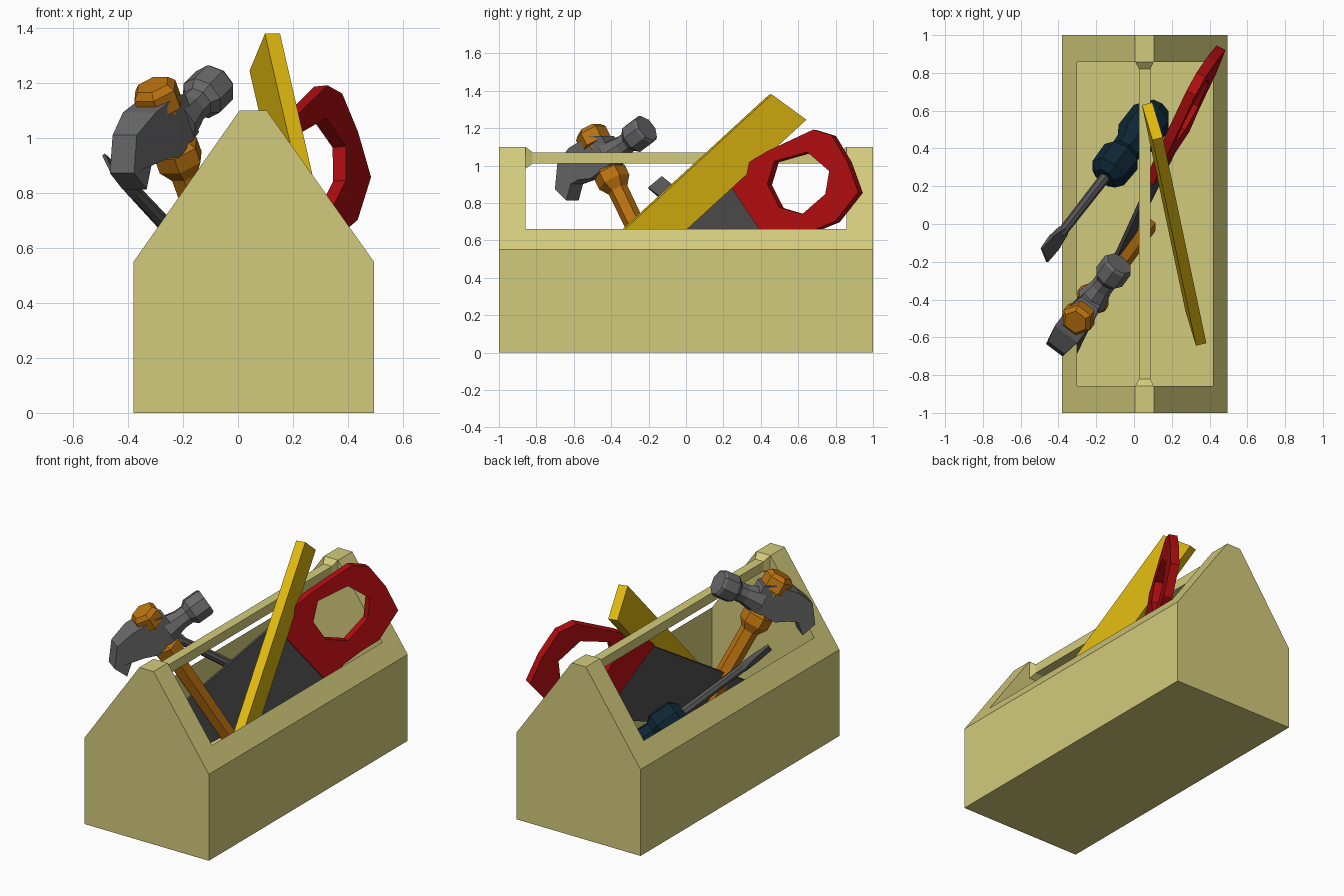
import bpy, bmesh
from mathutils import Vector, Matrix

if "Cube" in bpy.data.objects:
    bpy.data.objects.remove(bpy.data.objects["Cube"])


def material(name, rgb):
    m = bpy.data.materials.new(name)
    m.diffuse_color = (*rgb, 1)
    m.use_nodes = True
    m.node_tree.nodes["Principled BSDF"].inputs["Base Color"].default_value = m.diffuse_color
    return m


WOOD = material("pale_wood", (0.65, 0.60, 0.20))
YELLOW = material("ruler_yellow", (0.72, 0.47, 0.005))
RED = material("saw_red", (0.43, 0.004, 0.005))
DARK = material("blade_dark_grey", (0.065, 0.065, 0.066))
STEEL = material("hammer_grey", (0.14, 0.14, 0.14))
SHAFT = material("shaft_grey", (0.09, 0.09, 0.09))
ORANGE = material("handle_orange", (0.50, 0.17, 0.005))
TEAL = material("grip_teal", (0.004, 0.02, 0.035))


def finish(name, bm, mat):
    bmesh.ops.recalc_face_normals(bm, faces=bm.faces[:])
    me = bpy.data.meshes.new(name)
    bm.to_mesh(me)
    bm.free()
    me.materials.append(mat)
    ob = bpy.data.objects.new(name, me)
    bpy.context.collection.objects.link(ob)
    return ob


def prism(name, loops, offset, mat):
    """Extrude a flat outline (further loops are holes) along offset."""
    bm = bmesh.new()
    edges = []
    for loop in loops:
        vs = [bm.verts.new(p) for p in loop]
        if len(loops) == 1:
            bm.faces.new(vs)
        else:
            edges += [bm.edges.new((vs[i - 1], vs[i])) for i in range(len(vs))]
    if edges:
        bmesh.ops.triangle_fill(bm, edges=edges, use_beauty=True)
    ext = bmesh.ops.extrude_face_region(bm, geom=bm.faces[:], use_keep_orig=True)
    new = [g for g in ext["geom"] if isinstance(g, bmesh.types.BMVert)]
    bmesh.ops.translate(bm, verts=new, vec=offset)
    return finish(name, bm, mat)


def loft(name, rings, mat):
    """Skin a list of equal-length rings and cap both ends."""
    bm = bmesh.new()
    rv = [[bm.verts.new(p) for p in r] for r in rings]
    for a, b in zip(rv, rv[1:]):
        for i in range(len(a)):
            bm.faces.new((a[i - 1], a[i], b[i], b[i - 1]))
    bm.faces.new(rv[0])
    bm.faces.new(rv[-1])
    return finish(name, bm, mat)


def lathe(name, origin, axis, profile, sides, mat):
    """Turned part: profile is (distance along axis, radius)."""
    q = Vector(axis).to_track_quat('Z', 'Y').to_matrix()
    rings = []
    for d, r in profile:
        rings.append([Vector(origin) + q @ (Matrix.Rotation(6.283185 * i / sides, 3, 'Z')
                      @ Vector((r, 0, d))) for i in range(sides)])
    return loft(name, rings, mat)


def rect(x0, x1, z0, z1, y):
    return [(x0, y, z0), (x1, y, z0), (x1, y, z1), (x0, y, z1)]


# Wooden box: gabled ends, side walls, floor
gable = [(-0.38, 0), (0.495, 0), (0.495, 0.55), (0.105, 1.1), (0.005, 1.1), (-0.38, 0.55)]
for name, y in (("front_end_panel", -1), ("back_end_panel", 0.857)):
    prism(name, [[(x, y, z) for x, z in gable]], (0, 0.143, 0), WOOD)
for name, xo, xi in (("left_wall", -0.38, -0.303), ("right_wall", 0.495, 0.417)):
    prism(name, [[(xo, -0.857, 0), (xi, -0.857, 0), (xi, -0.857, 0.66), (xo, -0.857, 0.55)]],
          (0, 1.714, 0), WOOD)
prism("box_floor", [rect(-0.303, 0.417, 0, 0.1, -0.857)], (0, 1.714, 0), WOOD)

# Carrying bar with flared ends
big, small = (0.007, 0.103, 0.985, 1.1), (0.027, 0.087, 1.01, 1.07)
loft("carrying_bar", [rect(*big, -0.857), rect(*small, -0.82),
                      rect(*small, 0.82), rect(*big, 0.857)], WOOD)

# Ruler: slanted board
U, L = Vector((0.098, 0.445, 1.38)), Vector((0.042, 0.63, 1.245))
D = Vector((0.23, -1.09, -1.0))
prism("ruler", [[U, L, L + D, U + D]], (0.055, 0.014, 0), YELLOW)


# Saw: outlines in (y, z) laid on a leaning plane
def saw_plane(pts, off):
    n = Vector((1, -0.522, 0.1)).normalized()
    return [Vector((0.059 + 0.522 * y - 0.1 * z, y, z)) + n * off for y, z in pts], n


outer = [(0.22, 0.935), (0.447, 1.075), (0.693, 1.19), (0.79, 1.16), (0.874, 1.02),
         (0.933, 0.856), (0.81, 0.70), (0.70, 0.655), (0.60, 0.60), (0.50, 0.51)]
hole = [(0.447, 0.898), (0.484, 1.02), (0.66, 1.07), (0.778, 0.968),
        (0.757, 0.845), (0.634, 0.738), (0.51, 0.775)]
o, n = saw_plane(outer, -0.027)
h, n = saw_plane(hole, -0.027)
prism("saw_handle", [o, h], n * 0.054, RED)
b, n = saw_plane([(0.24, 0.93), (0.51, 0.52), (-0.68, 0.13), (-0.75, 0.29)], -0.01)
prism("saw_blade", [b], n * 0.02, DARK)

# Hammer: local frame, X along the head, Z up the handle
P = Vector((-0.255, -0.445, 1.04))
Z = Vector((-0.309, -0.412, 0.858)).normalized()
Y = Vector((-0.8, 0.6, 0))
X = Y.cross(Z).normalized()
lathe("hammer_handle", P, Z, [(-1.06, 0.05), (-0.2, 0.055), (-0.15, 0.09),
                              (-0.09, 0.09), (-0.06, 0.06), (0.1, 0.06)], 6, ORANGE)
lathe("hammer_cap", P, Z, [(0.08, 0.088), (0.155, 0.088), (0.18, 0.065)], 6, ORANGE)
head = [(0.09, -0.075), (0.09, 0.085), (0.03, 0.12), (-0.12, 0.135), (-0.24, 0.11), (-0.325, 0),
        (-0.29, -0.09), (-0.22, -0.03), (-0.15, -0.045), (-0.08, -0.08)]
sides = [[P + X * x + Z * z + Y * s * (0.075 if -0.2 < x < 0.05 else 0.055) for x, z in head]
         for s in (-1, 1)]
loft("hammer_head_and_claw", sides, STEEL)
lathe("hammer_face", P - Z * 0.015, X, [(0.05, 0.085), (0.15, 0.06), (0.2, 0.06),
                                       (0.23, 0.085), (0.32, 0.085), (0.335, 0.075)], 8, STEEL)

# Screwdriver: turned grip, round shaft, flat flared tip
T = Vector((-0.475, -0.165, 0.91))
d = Vector((0.6, 0.77, -0.64)).normalized()
w = Vector((0.04, -0.1, -0.083)).normalized()
w = (w - d * w.dot(d)).normalized()
t = d.cross(w)
lathe("screwdriver_shaft", T, d, [(0.16, 0.026), (0.7, 0.03)], 8, SHAFT)
lathe("screwdriver_grip", T, d, [(0.62, 0.06), (0.66, 0.105), (0.79, 0.11), (0.83, 0.08),
                                 (0.89, 0.085), (0.94, 0.115), (1.1, 0.115), (1.17, 0.07)],
      8, TEAL)
loft("screwdriver_tip", [[T + d * s + w * a * i + t * c * j
                          for i, j in ((1, 1), (-1, 1), (-1, -1), (1, -1))]
                         for s, a, c in ((0, 0.05, 0.006), (0.1, 0.048, 0.014),
                                         (0.2, 0.022, 0.022))], SHAFT)
